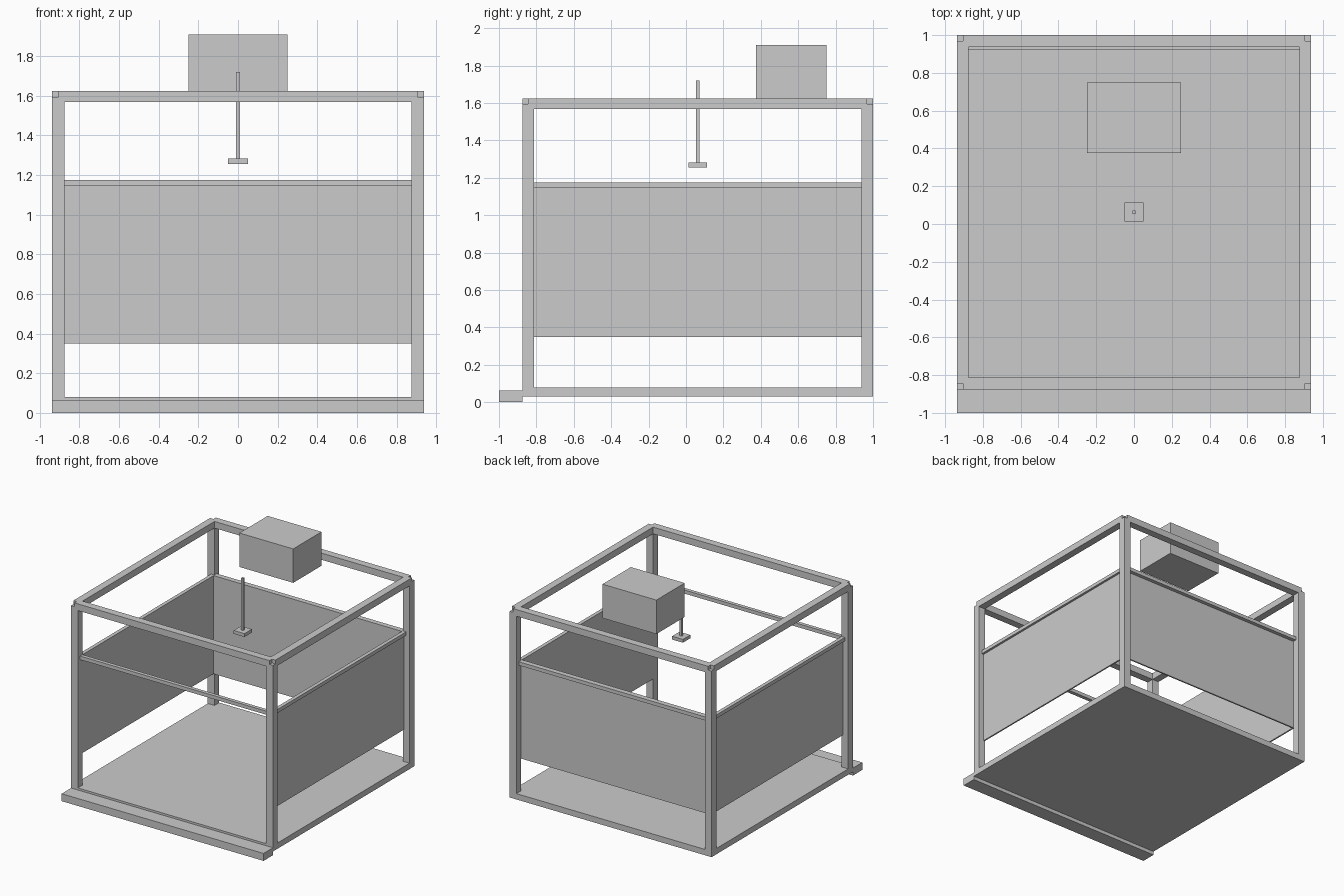
import bpy, bmesh
from mathutils import Vector

if "Cube" in bpy.data.objects:
    bpy.data.objects.remove(bpy.data.objects["Cube"])


def box(name, x0, x1, y0, y1, z0, z1):
    """Axis-aligned box between the given limits."""
    bm = bmesh.new()
    bmesh.ops.create_cube(bm, size=1)
    size = Vector((x1 - x0, y1 - y0, z1 - z0))
    mid = Vector((x0 + x1, y0 + y1, z0 + z1)) / 2
    for v in bm.verts:
        v.co = Vector(a * b for a, b in zip(v.co, size)) + mid
    mesh = bpy.data.meshes.new(name)
    bm.to_mesh(mesh)
    bm.free()
    ob = bpy.data.objects.new(name, mesh)
    bpy.context.collection.objects.link(ob)
    return ob


def mirrored(name, x0, x1, *rest):
    """The same box on the left and right sides."""
    box("right_" + name, x0, x1, *rest)
    box("left_" + name, -x1, -x0, *rest)


W, F, B = 0.9375, -0.875, 1.0      # outer half width, front and back of frame
T, N = 0.0625, 0.03125             # bar thickness, corner notch / rail size
WI, FI, BI = W - T, F + T, B - T   # inner faces of the posts
TOP = 1.625

# Floor and front sill
box("floor", -W, W, F, B, 0.031, 0.08)
box("front_sill", -W, W, -1.0, F, 0, 0.0625)

# Corner posts, stopping short of the top to leave the notched corners
mirrored("front_post", WI, W, F, FI, 0.031, TOP - N)
mirrored("back_post", WI, W, BI, B, 0.031, TOP - N)

# Top beams
mirrored("top_beam", WI, W, F + N, B - N, TOP - 0.056, TOP)
box("front_top_beam", -W + N, W - N, F, FI, TOP - 0.056, TOP)
box("back_top_beam", -W + N, W - N, BI, B, TOP - 0.056, TOP)

# Hand rails
R0, R1 = 1.145, 1.175
mirrored("rail", WI, WI + N, FI, BI, R0, R1)
box("front_rail", -WI, WI, FI - N, FI, R0, R1)
box("back_rail", -WI, WI, BI, BI + N, R0, R1)

# Wall panels on three sides
mirrored("panel", WI, WI + 0.0125, FI, BI, 0.35, R0)
box("back_panel", -WI, WI, BI - 0.0125, BI, 0.35, R1)

# Box on top, and hanging rod with plate
box("top_box", -0.25, 0.25, 0.375, 0.75, TOP, 1.91)
box("hanging_rod", -0.009, 0.009, 0.0535, 0.0715, 1.28, 1.72)
box("hanging_plate", -0.05, 0.05, 0.0145, 0.1125, 1.255, 1.283)
